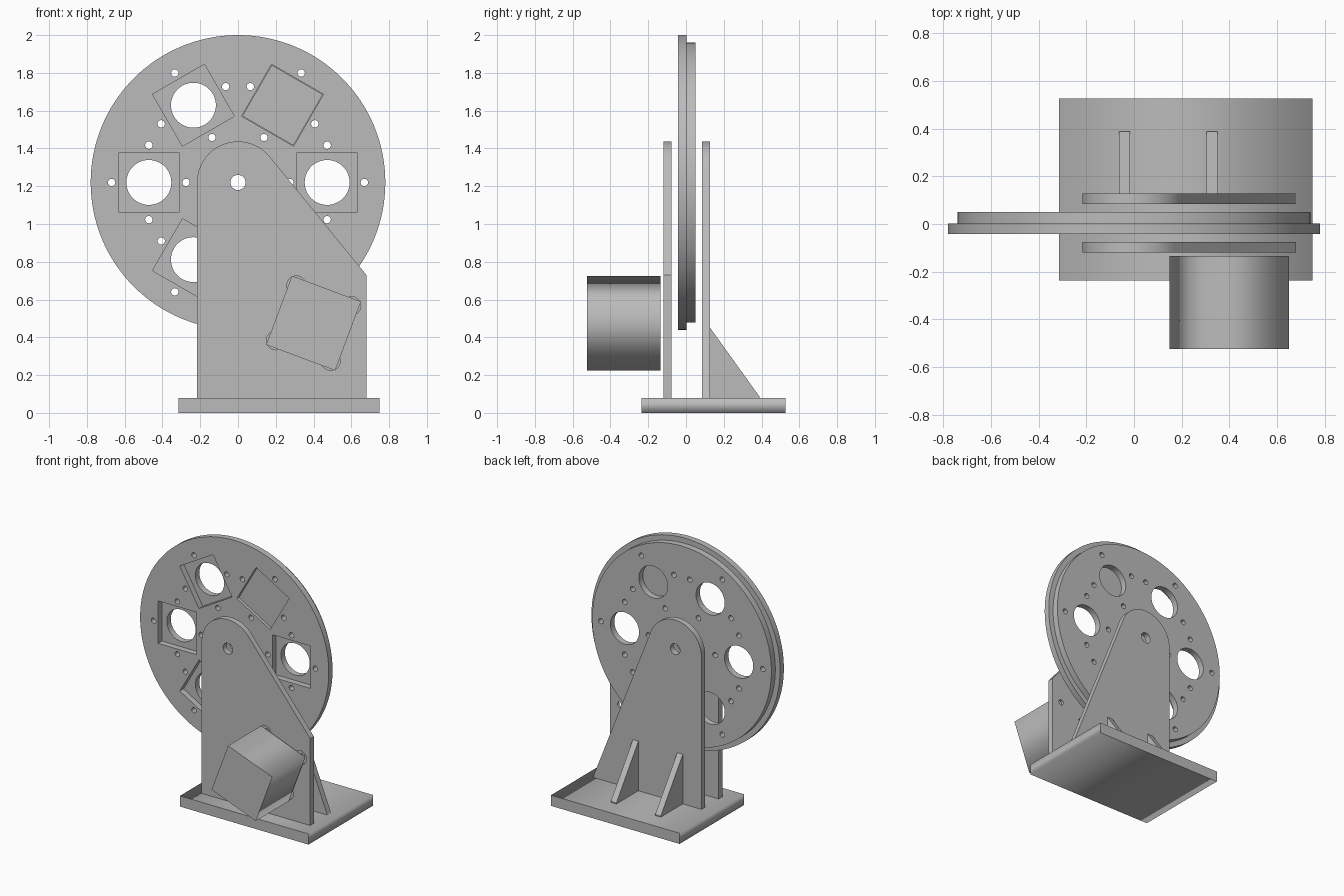
import bpy, bmesh
from math import sin, cos, pi, radians, atan2, acos, hypot

if "Cube" in bpy.data.objects:
    bpy.data.objects.remove(bpy.data.objects["Cube"])

grey = bpy.data.materials.new("plain_grey")
grey.diffuse_color = (0.5, 0.5, 0.5, 1)
grey.use_nodes = True
grey.node_tree.nodes["Principled BSDF"].inputs["Base Color"].default_value = grey.diffuse_color

AXLE_Z = 1.22


def circle(cx, cz, r, n=32):
    return [(cx + r * cos(2 * pi * i / n), cz + r * sin(2 * pi * i / n)) for i in range(n)]


def square(cx, cz, side, ang):
    h = side / 2 * 2 ** 0.5
    return [(cx + h * cos(ang + pi / 4 + k * pi / 2),
             cz + h * sin(ang + pi / 4 + k * pi / 2)) for k in range(4)]


def slab(name, loops, y0, y1):
    """Sheet in the xz plane from y0 to y1; inner loops become holes."""
    cu = bpy.data.curves.new(name, 'CURVE')
    cu.dimensions = '2D'
    cu.fill_mode = 'BOTH'
    cu.extrude = (y1 - y0) / 2
    for pts in loops:
        sp = cu.splines.new('POLY')
        sp.points.add(len(pts) - 1)
        for p, (x, z) in zip(sp.points, pts):
            p.co = (x, z, 0, 1)
        sp.use_cyclic_u = True
    tmp = bpy.data.objects.new(name + "_curve", cu)
    bpy.context.collection.objects.link(tmp)
    bpy.context.view_layer.update()
    dg = bpy.context.evaluated_depsgraph_get()
    me = bpy.data.meshes.new_from_object(tmp.evaluated_get(dg))
    bpy.data.objects.remove(tmp)
    bm = bmesh.new()
    bm.from_mesh(me)
    for v in bm.verts:
        x, z, d = v.co
        v.co = (x, (y0 + y1) / 2 - d, z)
    bmesh.ops.remove_doubles(bm, verts=bm.verts, dist=1e-5)
    bmesh.ops.recalc_face_normals(bm, faces=bm.faces)
    bm.to_mesh(me)
    bm.free()
    me.materials.clear()
    me.materials.append(grey)
    me.name = name
    ob = bpy.data.objects.new(name, me)
    bpy.context.collection.objects.link(ob)
    return ob


def smooth(ob):
    bpy.ops.object.select_all(action='DESELECT')
    ob.select_set(True)
    bpy.context.view_layer.objects.active = ob
    bpy.ops.object.shade_smooth_by_angle(angle=radians(30))


def box(name, x0, x1, y0, y1, z0, z1):
    return slab(name, [[(x0, z0), (x1, z0), (x1, z1), (x0, z1)]], y0, y1)


# Wheel: six stations, each with a pocket, a round window and four bolt holes
stations = [(k * pi / 3, 0.472 * cos(k * pi / 3), AXLE_Z + 0.472 * sin(k * pi / 3))
            for k in range(6)]
axle_hole = circle(0, AXLE_Z, 0.04)
bolts = [circle(x + 0.197 * cos(a + q * pi / 2), z + 0.197 * sin(a + q * pi / 2), 0.0195, 20)
         for a, x, z in stations for q in range(4)]
pockets = [square(x, z, 0.317, a) for a, x, z in stations]
windows = [circle(x, z, 0.119, 48) for a, x, z in stations]
smooth(slab("wheel_front_disc", [circle(0, AXLE_Z, 0.78, 128), axle_hole] + bolts + pockets,
            -0.042, 0.003))
smooth(slab("wheel_back_disc", [circle(0, AXLE_Z, 0.741, 128), axle_hole] + bolts + windows,
            0.003, 0.05))

# Blank insert closing one pocket
a, x, z = stations[1]
slab("pocket_insert", [square(x, z, 0.312, a)], -0.022, 0.003)


# Support plates: rounded top, one straight side, one side tangent to the arc
def support_outline(shoulder_z, r=0.217, right=0.68, foot=0.08):
    dx, dz = right, shoulder_z - AXLE_Z
    t = atan2(dz, dx) + acos(r / hypot(dx, dz))
    arc = [(r * cos(t + (pi - t) * i / 32), AXLE_Z + r * sin(t + (pi - t) * i / 32))
           for i in range(33)]
    pts = [(-r, foot), (right, foot)]
    if shoulder_z > foot:
        pts.append((right, shoulder_z))
    return pts + arc


MX, MZ, TILT = 0.40, 0.475, radians(-20.5)


def mount_holes(r):
    return [circle(MX + 0.22 * cos(TILT + pi / 4 + k * pi / 2),
                   MZ + 0.22 * sin(TILT + pi / 4 + k * pi / 2), r, 24) for k in range(4)]


front = slab("front_support",
             [support_outline(0.73), axle_hole, circle(MX, MZ, 0.04)] + mount_holes(0.02),
             -0.119, -0.076)
# Counterbores for the motor screws
cutter = slab("counterbore_cutter", mount_holes(0.05), -0.15, -0.097)
cutter.hide_render = True
mod = front.modifiers.new("counterbore", 'BOOLEAN')
mod.operation = 'DIFFERENCE'
mod.solver = 'EXACT'
mod.object = cutter
bpy.context.view_layer.objects.active = front
bpy.ops.object.modifier_apply(modifier=mod.name)
bpy.data.objects.remove(cutter)
smooth(front)

smooth(slab("back_support", [support_outline(0.08), axle_hole], 0.084, 0.128))

# Motor block
slab("motor_block", [square(MX, MZ, 0.39, TILT)], -0.525, -0.135)

# Base plate
box("base_plate", -0.315, 0.748, -0.236, 0.526, 0, 0.08)

# Triangular ribs behind the back support
for i, x0 in enumerate((-0.063, 0.304)):
    me = bpy.data.meshes.new("rib")
    prof = [(0.128, 0.08), (0.388, 0.08), (0.388, 0.088), (0.128, 0.45)]
    bm = bmesh.new()
    f = bm.faces.new([bm.verts.new((x0, y, z)) for y, z in prof])
    ext = bmesh.ops.extrude_face_region(bm, geom=[f])
    for v in ext["geom"]:
        if isinstance(v, bmesh.types.BMVert):
            v.co.x += 0.046
    bmesh.ops.recalc_face_normals(bm, faces=bm.faces)
    bm.to_mesh(me)
    bm.free()
    me.materials.append(grey)
    bpy.context.collection.objects.link(bpy.data.objects.new("rib_%d" % (i + 1), me))
